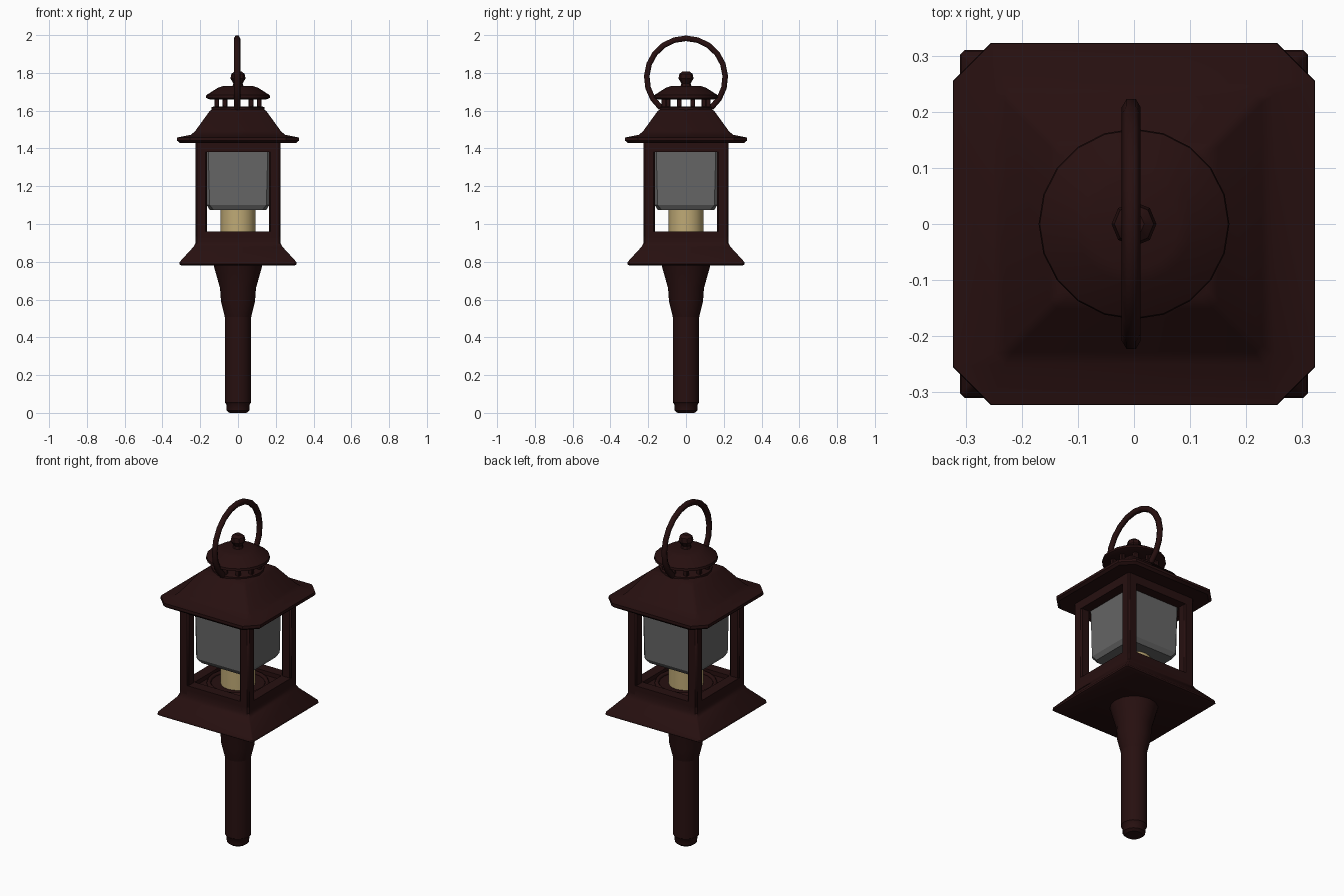
import bpy, bmesh, math
from mathutils import Vector

cube = bpy.data.objects.get("Cube")
if cube:
    bpy.data.objects.remove(cube, do_unlink=True)


def material(name, rgb):
    m = bpy.data.materials.new(name)
    m.use_nodes = True
    m.diffuse_color = (*rgb, 1)
    bsdf = next(n for n in m.node_tree.nodes if n.type == 'BSDF_PRINCIPLED')
    bsdf.inputs["Base Color"].default_value = (*rgb, 1)
    bsdf.inputs["Roughness"].default_value = 0.8
    return m


METAL = material("dark red brown metal", (0.02, 0.005, 0.005))
GLASS = material("smoky grey glass", (0.13, 0.13, 0.13))
WAX = material("cream wax", (0.52, 0.40, 0.18))


def finish(name, bm, mat, angle=35, bevel=0):
    bmesh.ops.recalc_face_normals(bm, faces=bm.faces)
    mesh = bpy.data.meshes.new(name)
    bm.to_mesh(mesh)
    bm.free()
    mesh.materials.append(mat)
    ob = bpy.data.objects.new(name, mesh)
    bpy.context.collection.objects.link(ob)
    if bevel:
        mod = ob.modifiers.new("soft edges", 'BEVEL')
        mod.width, mod.segments = bevel, 1
    bpy.ops.object.select_all(action='DESELECT')
    ob.select_set(True)
    bpy.context.view_layer.objects.active = ob
    bpy.ops.object.shade_smooth_by_angle(angle=math.radians(angle))
    return ob


def loft(name, outlines, mat, **kw):
    """Join closed outlines of equal length and cap both ends."""
    bm = bmesh.new()
    rings = [[bm.verts.new(p) for p in outline] for outline in outlines]
    n = len(rings[0])
    for a, b in zip(rings, rings[1:]):
        for i in range(n):
            j = (i + 1) % n
            bm.faces.new((a[i], a[j], b[j], b[i]))
    bm.faces.new(rings[0][::-1])
    bm.faces.new(rings[-1])
    return finish(name, bm, mat, **kw)


def turned(name, profile, mat, sides=16, **kw):
    """Round part from (radius, height) pairs."""
    angles = [2 * math.pi * i / sides for i in range(sides)]
    return loft(name, [[(r * math.cos(a), r * math.sin(a), z) for a in angles]
                       for r, z in profile], mat, **kw)


def square(name, profile, mat, **kw):
    """Square part from (half width, corner cut, height) triples."""
    outlines = []
    for h, c, z in profile:
        k = h - c
        outlines.append([(h, -k, z), (h, k, z), (k, h, z), (-k, h, z),
                         (-h, k, z), (-h, -k, z), (-k, -h, z), (k, -h, z)])
    return loft(name, outlines, mat, **kw)


def box(name, centre, size, mat, bevel=0.008):
    bm = bmesh.new()
    bmesh.ops.create_cube(bm, size=1)
    for v in bm.verts:
        v.co = Vector(centre) + v.co * Vector(size)
    return finish(name, bm, mat, bevel=bevel)


def hoop(name, points, radius, cyclic=False):
    """Round bar following a path."""
    cu = bpy.data.curves.new(name, 'CURVE')
    cu.dimensions = '3D'
    cu.bevel_depth, cu.bevel_resolution, cu.use_fill_caps = radius, 1, True
    sp = cu.splines.new('POLY')
    sp.points.add(len(points) - 1)
    for p, co in zip(sp.points, points):
        p.co = (*co, 1)
    sp.use_cyclic_u = cyclic
    sp.use_smooth = True
    cu.materials.append(METAL)
    ob = bpy.data.objects.new(name, cu)
    bpy.context.collection.objects.link(ob)


# Pole and flared socket
turned("pole", [(0.045, 0), (0.06, 0.012), (0.062, 0.045), (0.07, 0.055),
                (0.07, 0.6)], METAL)
turned("socket", [(0.068, 0.5), (0.09, 0.59), (0.095, 0.66), (0.13, 0.785)],
       METAL)

# Flared base with a sunken floor inside a sill
square("base", [(0.30, 0.008, 0.78), (0.31, 0.008, 0.787), (0.308, 0.008, 0.80),
                (0.235, 0.008, 0.88), (0.225, 0.008, 0.90),
                (0.225, 0.008, 0.935)], METAL)

# Sill and top rails on all four sides, corner posts between them
for n, (dx, dy) in enumerate(((0, -1), (1, 0), (0, 1), (-1, 0))):
    side = ("front", "left", "back", "right")[n]
    for part, z, h in (("sill", 0.94, 0.04), ("top_rail", 1.41, 0.06)):
        size = (0.06 if dx else 0.36, 0.06 if dy else 0.36, h)
        box(f"{side}_{part}", (dx * 0.195, dy * 0.195, z), size, METAL, 0)
for sx in (-1, 1):
    for sy in (-1, 1):
        name = ("front" if sy < 0 else "back") + ("_left" if sx > 0 else "_right")
        box(name + "_post", (sx * 0.195, sy * 0.195, 1.17), (0.06, 0.06, 0.54), METAL)

# Glass box, candle and candle holder ring
square("glass", [(0.15, 0.02, 1.075), (0.165, 0.015, 1.10),
                 (0.168, 0.01, 1.40)], GLASS, angle=20)
turned("candle", [(0.092, 0.93), (0.092, 1.22), (0.08, 1.23)], WAX, sides=20)
ring = [2 * math.pi * i / 20 for i in range(20)]
hoop("candle_ring", [(0.155 * math.cos(a), 0.155 * math.sin(a), 0.938) for a in ring],
     0.012, cyclic=True)

# Roof with clipped eave corners
square("roof", [(0.31, 0.062, 1.43), (0.323, 0.068, 1.442), (0.322, 0.068, 1.458),
                (0.25, 0.02, 1.472), (0.228, 0.012, 1.49),
                (0.15, 0.012, 1.598), (0.13, 0.012, 1.61)], METAL)

# Open vent: a ring of small posts carrying a round cap
turned("vent_base", [(0.14, 1.60), (0.14, 1.618), (0.13, 1.622)], METAL, sides=20)
for i in range(10):
    a = 2 * math.pi * (i + 0.5) / 10
    box(f"vent_post_{i + 1}", (0.118 * math.cos(a), 0.118 * math.sin(a), 1.64),
        (0.025, 0.025, 0.06), METAL, 0.004)
turned("vent_cap", [(0.15, 1.66), (0.17, 1.668), (0.168, 1.682), (0.105, 1.722),
                    (0.08, 1.73)], METAL, sides=20)
turned("knob", [(0.03, 1.725), (0.025, 1.745), (0.04, 1.77), (0.035, 1.795),
                (0.018, 1.808)], METAL, sides=8)

# Carrying loop running front to back
arc = [math.radians(-50 + 280 * i / 16) for i in range(17)]
hoop("carrying_loop", [(-0.005, 0.208 * math.cos(a), 1.775 + 0.208 * math.sin(a))
                       for a in arc], 0.017)
